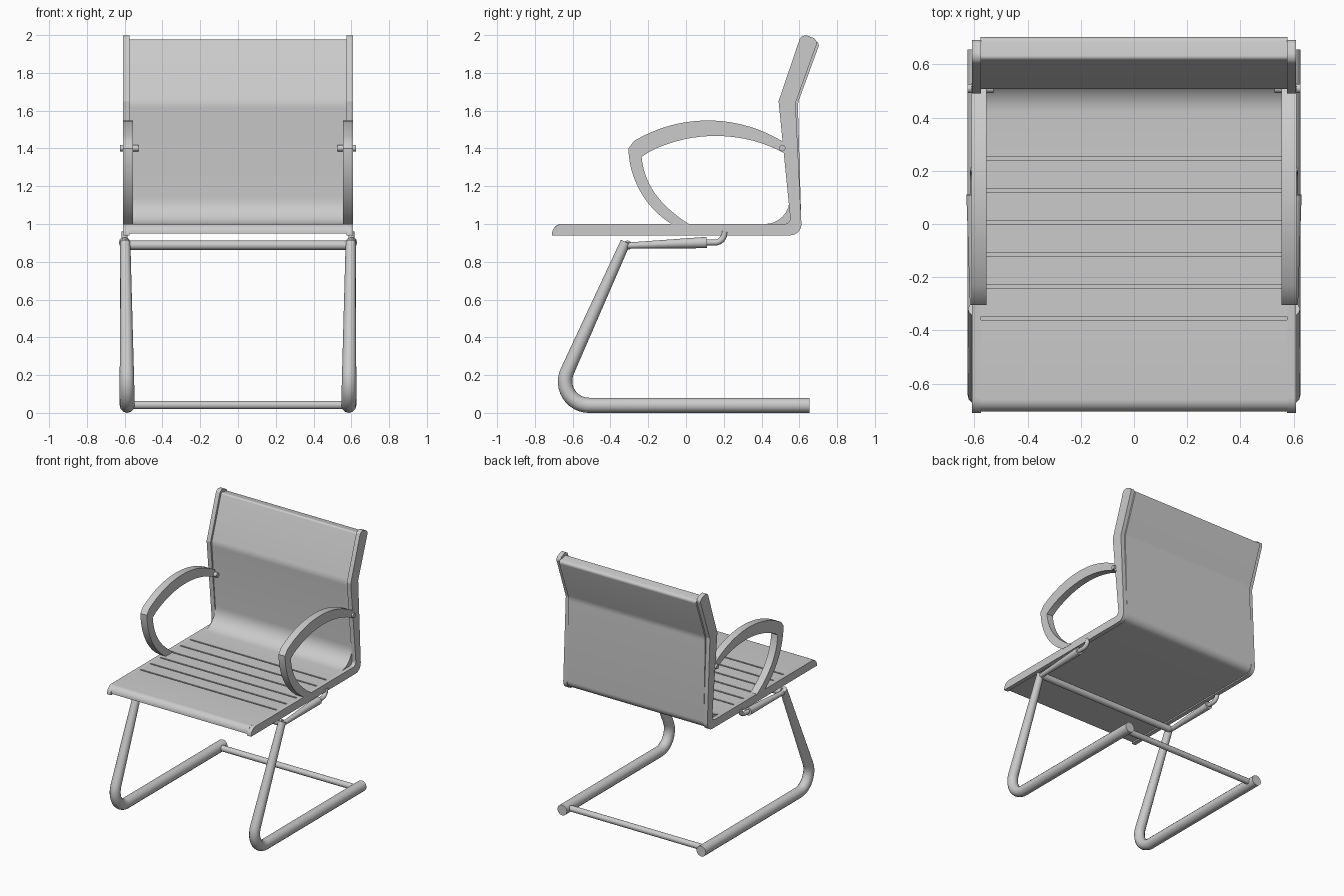
import bpy, bmesh, math
from mathutils import Vector
from mathutils.geometry import interpolate_bezier

cube = bpy.data.objects.get("Cube")
if cube:
    bpy.data.objects.remove(cube, do_unlink=True)

GREY = (0.6, 0.6, 0.6, 1)
grey = bpy.data.materials.new("plain grey")
grey.use_nodes = True
grey.diffuse_color = GREY
grey.node_tree.nodes["Principled BSDF"].inputs["Base Color"].default_value = GREY


def finish(obj):
    """Give an object its material and smooth its curved faces."""
    obj.data.materials.append(grey)
    bpy.ops.object.select_all(action='DESELECT')
    obj.select_set(True)
    bpy.context.view_layer.objects.active = obj
    if obj.type == 'CURVE':
        bpy.ops.object.convert(target='MESH')
    bpy.ops.object.shade_smooth_by_angle(angle=math.radians(35))


def rounded(corners, closed=True, steps=8):
    """Round each (y, z, radius) corner with an arc."""
    out, n = [], len(corners)
    for i, (y, z, r) in enumerate(corners):
        p = Vector((y, z))
        if r == 0 or (not closed and i in (0, n - 1)):
            out.append(p)
            continue
        a = (Vector(corners[i - 1][:2]) - p).normalized()
        b = (Vector(corners[(i + 1) % n][:2]) - p).normalized()
        half = a.angle(b) / 2
        centre = p + (a + b).normalized() * r / math.sin(half)
        reach = r / math.tan(half)
        start, end = p + a * reach - centre, p + b * reach - centre
        sweep = start.angle(end)
        for k in range(steps + 1):
            t = k / steps
            out.append(centre + (start * math.sin((1 - t) * sweep)
                                 + end * math.sin(t * sweep)) / math.sin(sweep))
    return out


def prism(name, outline, x0, x1):
    """Extrude a side outline across x."""
    bm = bmesh.new()
    face = bm.faces.new([bm.verts.new((x0, p[0], p[1])) for p in outline])
    made = bmesh.ops.extrude_face_region(bm, geom=[face])["geom"]
    moved = [v for v in made if isinstance(v, bmesh.types.BMVert)]
    bmesh.ops.translate(bm, verts=moved, vec=(x1 - x0, 0, 0))
    bmesh.ops.recalc_face_normals(bm, faces=bm.faces)
    mesh = bpy.data.meshes.new(name)
    bm.to_mesh(mesh)
    bm.free()
    obj = bpy.data.objects.new(name, mesh)
    bpy.context.collection.objects.link(obj)
    finish(obj)


def tube(name, points, radii):
    """Round tube along points, with a radius at each point."""
    curve = bpy.data.curves.new(name, 'CURVE')
    curve.dimensions = '3D'
    curve.bevel_depth = 1
    curve.bevel_resolution = 4
    curve.use_fill_caps = True
    line = curve.splines.new('POLY')
    line.points.add(len(points) - 1)
    for pt, co, r in zip(line.points, points, radii):
        pt.co = (*co, 1)
        pt.radius = r
    obj = bpy.data.objects.new(name, curve)
    bpy.context.collection.objects.link(obj)
    finish(obj)


def bezier(a, b, c, d, count=18):
    pts = [Vector((p[0], p[1], 0)) for p in (a, b, c, d)]
    return [p.to_2d() for p in interpolate_bezier(*pts, count)]


# Seat and back: one bent slab with shallow grooves across the seat
seat = [(-0.705, 0.95, 0), (-0.705, 1.0, 0.045)]
for i in range(6):
    y = -0.36 + i * 0.12
    seat += [(y, 1.0, 0), (y, 0.986, 0), (y + 0.012, 0.986, 0), (y + 0.012, 1.0, 0)]
seat += [(0.56, 1.0, 0.13), (0.505, 1.64, 0.12), (0.62, 1.978, 0.015),
         (0.71, 1.962, 0.02), (0.592, 1.64, 0.12), (0.612, 0.95, 0.06)]
prism("seat_and_back", rounded(seat), -0.577, 0.577)

# Side outlines shared by left and right
rail = rounded([(-0.71, 0.94, 0), (-0.71, 1.0, 0.055), (0.555, 1.0, 0.03),
                (0.49, 1.65, 0.02), (0.612, 2.009, 0.035), (0.7, 1.975, 0.03),
                (0.58, 1.64, 0.03), (0.614, 0.94, 0.06)])
arm = (bezier((0.515, 1.435), (0.27, 1.585), (-0.03, 1.585), (-0.275, 1.44))
       + bezier((-0.305, 1.4), (-0.3, 1.22), (-0.2, 1.07), (-0.06, 0.99))
       + bezier((0.03, 0.99), (-0.13, 1.09), (-0.22, 1.2), (-0.235, 1.355))
       + bezier((-0.235, 1.36), (0.0, 1.5), (0.3, 1.5), (0.53, 1.37))[1:])
leg = rounded([(0.655, 0.04, 0), (-0.71, 0.04, 0.127), (-0.32, 0.905, 0)], closed=False, steps=12)
stem = rounded([(0.1, 0.902, 0), (0.195, 0.902, 0.05), (0.205, 0.96, 0)], closed=False)

for side, s in (("left", 1), ("right", -1)):
    prism(side + "_side_rail", rail, s * 0.575, s * 0.608)
    prism(side + "_armrest", arm, s * 0.555, s * 0.61)
    tube(side + "_armrest_bolt", [(s * 0.528, 0.51, 1.402), (s * 0.625, 0.51, 1.402)], [0.017] * 2)
    # Sled leg, tapering up its sloping part
    path = [(s * (0.586 + 0.012 * p.y), p.x, p.y) for p in leg]
    tube(side + "_sled_leg", path, [0.04 - 0.014 * max(0, p.y - 0.04) for p in leg[:-1]] + [0.027])
    # Seat bracket: widening bar and a bent stem into the seat
    tube(side + "_seat_bracket", [(s * 0.6, -0.32, 0.885), (s * 0.6, 0.11, 0.902)], [0.016, 0.03])
    tube(side + "_bracket_stem", [(s * 0.6, p.x, p.y) for p in stem], [0.016] * len(stem))

# Cross bars between the legs
for name, y, z, r in (("upper_cross_bar", -0.31, 0.888, 0.025), ("floor_cross_bar", 0.6, 0.042, 0.022)):
    tube(name, [(-0.59, y, z), (0.59, y, z)], [r, r])
